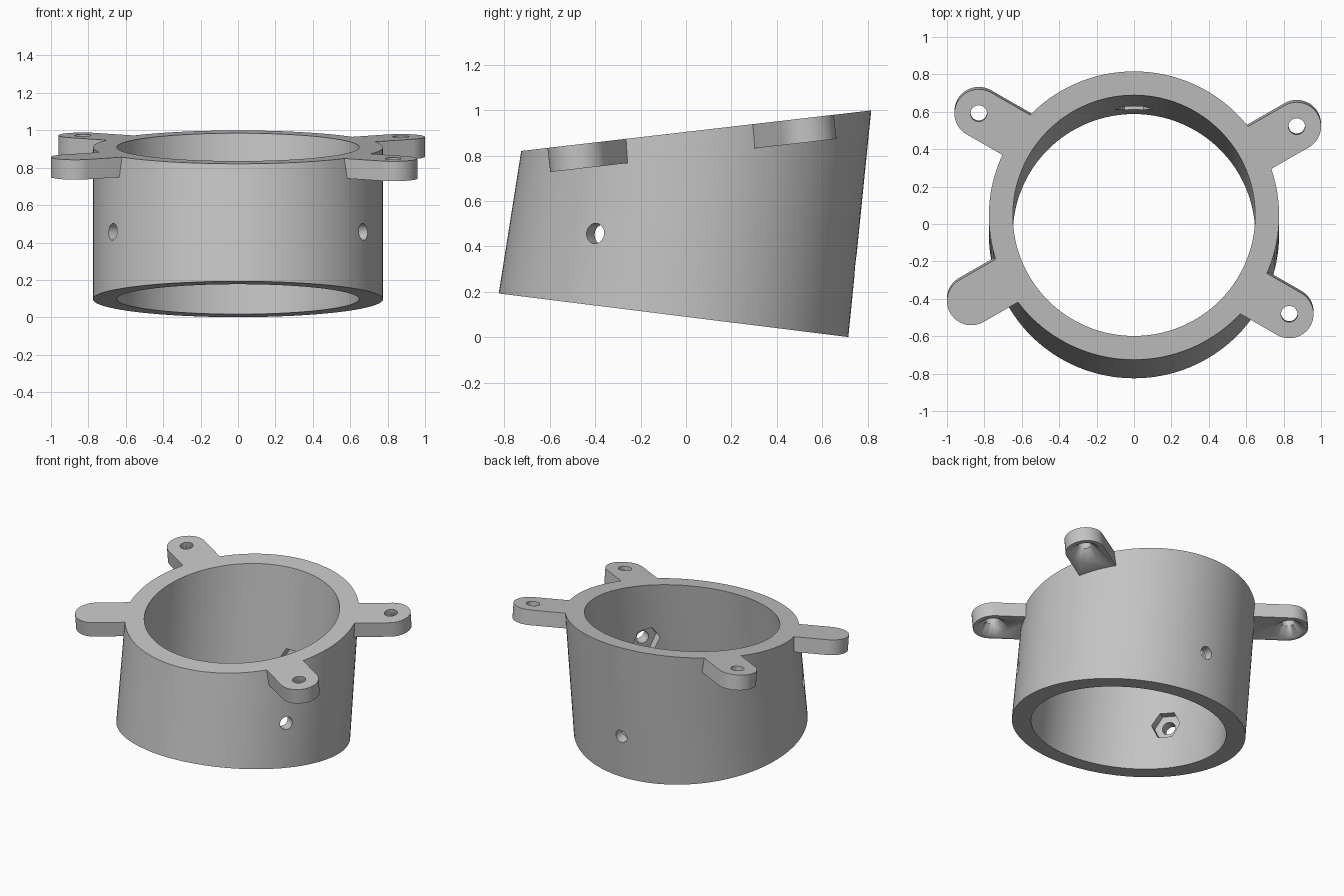
import bpy
import bmesh
from math import radians, cos, sin, pi
from mathutils import Matrix, Vector

cube = bpy.data.objects.get("Cube")
if cube:
    bpy.data.objects.remove(cube, do_unlink=True)

grey = bpy.data.materials.new("light grey")
grey.use_nodes = True
COLOUR = (0.55, 0.55, 0.55, 1)
grey.diffuse_color = COLOUR
grey.node_tree.nodes["Principled BSDF"].inputs["Base Color"].default_value = COLOUR

# The two end planes of the sleeve lean opposite ways
TOP = Matrix.Translation((0, 0.045, 0.91)) @ Matrix.Rotation(radians(6.6), 4, 'X')
BASE = Matrix.Translation((0, -0.055, 0.097)) @ Matrix.Rotation(radians(-7.1), 4, 'X')
OUTER, INNER = 0.776, 0.648
THICK = 0.107
ARM_R = 0.13


def finish(name, bm):
    bmesh.ops.recalc_face_normals(bm, faces=bm.faces)
    mesh = bpy.data.meshes.new(name)
    bm.to_mesh(mesh)
    bm.free()
    mesh.materials.append(grey)
    obj = bpy.data.objects.new(name, mesh)
    bpy.context.collection.objects.link(obj)
    return obj


def cone(name, matrix, r1, r2, start, end, sides):
    """Cutter along the matrix's z axis, from start to end."""
    bm = bmesh.new()
    place = matrix @ Matrix.Translation((0, 0, (start + end) / 2))
    bmesh.ops.create_cone(bm, cap_ends=True, segments=sides, radius1=r1,
                          radius2=r2, depth=end - start, matrix=place)
    obj = finish(name, bm)
    obj.hide_render = True
    return obj


def activate(obj):
    bpy.ops.object.select_all(action='DESELECT')
    obj.select_set(True)
    bpy.context.view_layer.objects.active = obj


def cut(obj, cutter):
    activate(obj)
    mod = obj.modifiers.new("cut", 'BOOLEAN')
    mod.operation = 'DIFFERENCE'
    mod.solver = 'EXACT'
    mod.object = cutter
    bpy.ops.object.modifier_apply(modifier=mod.name)
    bpy.data.objects.remove(cutter, do_unlink=True)


def smooth(obj, angle):
    activate(obj)
    bpy.ops.object.shade_smooth_by_angle(angle=radians(angle))


# Sleeve: four circles lofted into a hollow, skewed tube
SEG = 128
bm = bmesh.new()
loops = []
for plane, r in ((BASE, OUTER), (TOP, OUTER), (TOP, INNER), (BASE, INNER)):
    loops.append([bm.verts.new(plane @ Vector((r * cos(a), r * sin(a), 0)))
                  for a in (2 * pi * i / SEG for i in range(SEG))])
for k in range(4):
    a, b = loops[k], loops[(k + 1) % 4]
    for i in range(SEG):
        j = (i + 1) % SEG
        bm.faces.new((a[i], a[j], b[j], b[i]))
sleeve = finish("sleeve", bm)

# Three radial screw holes with hexagonal nut pockets on the inside
for angle in (-30, 90, 210):
    radial = (BASE @ Matrix.Translation((0, 0, 0.315))
              @ Matrix.Rotation(radians(angle), 4, 'Z')
              @ Matrix.Rotation(radians(90), 4, 'Y'))
    cut(sleeve, cone("screw_cutter", radial, 0.045, 0.045, 0.5, 0.95, 32))
    cut(sleeve, cone("nut_cutter", radial, 0.1, 0.1, 0.5, 0.7, 6))
smooth(sleeve, 35)


def arm(name, x, y, drilled=True):
    """Round-ended mounting arm flush with the sleeve's top plane."""
    heading = radians(30 if x * y > 0 else -30) + (pi if x < 0 else 0)
    along = Vector((cos(heading), sin(heading), 0))
    across = Vector((-along.y, along.x, 0))
    tip = Vector((x, y, 0))
    root = tip - along * (tip.dot(along) - 0.69)
    points = [root + across * ARM_R, root - across * ARM_R]
    for i in range(33):
        t = -pi / 2 + pi * i / 32
        points.append(tip + ARM_R * (along * cos(t) + across * sin(t)))
    bm = bmesh.new()
    face = bm.faces.new([bm.verts.new(TOP @ p) for p in points])
    down = TOP.to_3x3() @ Vector((0, 0, -THICK))
    new = bmesh.ops.extrude_face_region(bm, geom=[face], use_keep_orig=True)["geom"]
    bmesh.ops.translate(bm, vec=down,
                        verts=[g for g in new if isinstance(g, bmesh.types.BMVert)])
    obj = finish(name, bm)
    # Bolt hole, countersunk from below
    if drilled:
        at = TOP @ Matrix.Translation(tip)
        cut(obj, cone("bolt_cutter", at, 0.044, 0.044, -0.2, 0.1, 32))
        cut(obj, cone("countersink_cutter", at, 0.11, 0.044, -THICK - 0.01, -0.05, 32))
    smooth(obj, 52)


arm("back_right_arm", -0.83, 0.55)
arm("back_left_arm", 0.87, 0.48)
arm("front_right_arm", -0.87, -0.46, drilled=False)
arm("front_left_arm", 0.83, -0.53)
